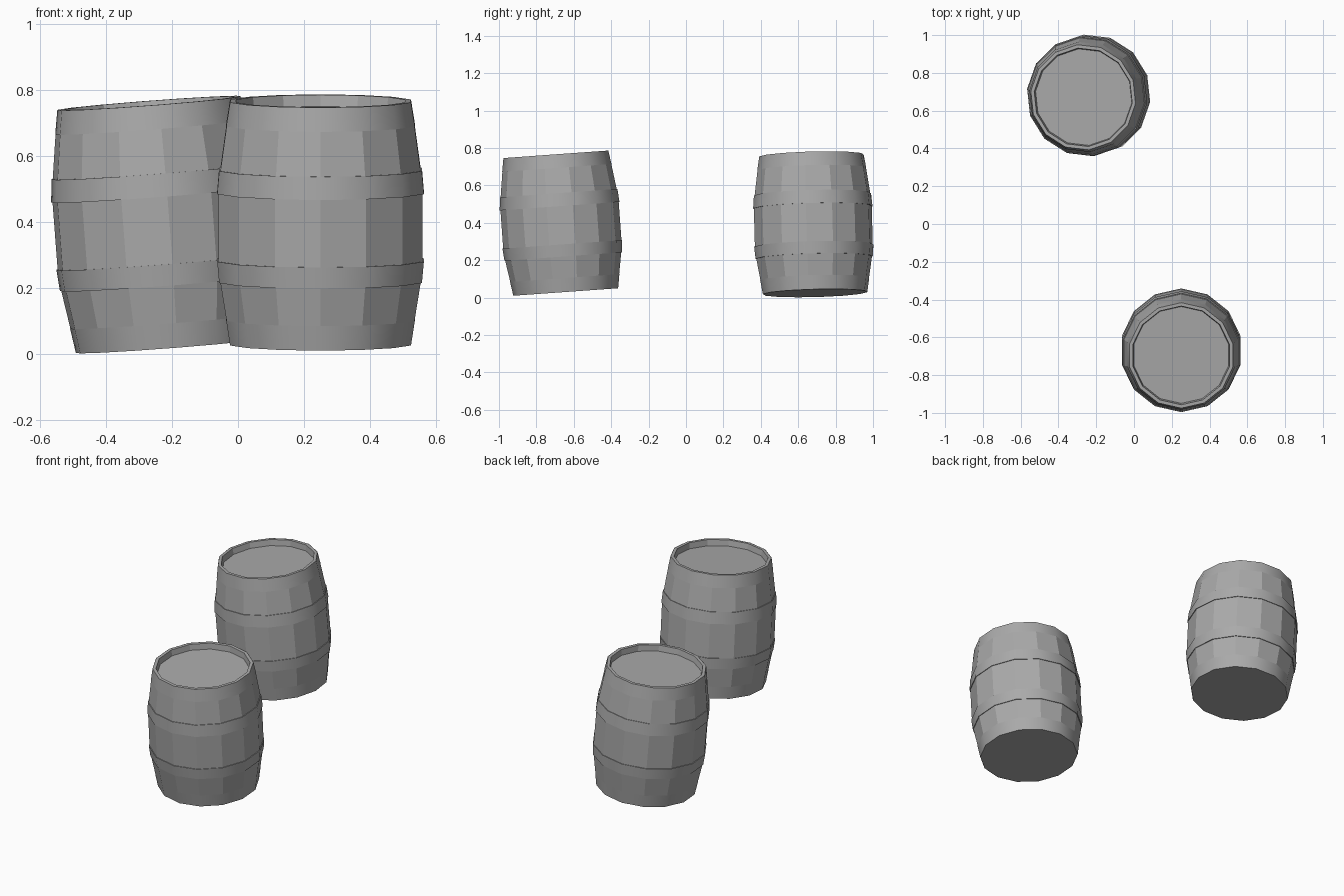
import bpy, bmesh
from math import radians, cos, sin, tau
from mathutils import Matrix, Vector

SIDES = 14

cube = bpy.data.objects.get("Cube")
if cube:
    bpy.data.objects.remove(cube, do_unlink=True)

grey = bpy.data.materials.new("plain grey")
grey.use_nodes = True
colour = (0.4, 0.4, 0.4, 1)
grey.diffuse_color = colour
grey.node_tree.nodes["Principled BSDF"].inputs["Base Color"].default_value = colour


def lathe(name, profile, placement, smooth=False, capped=False):
    """Spin (radius, height) points around z; cap both ends or leave a strip."""
    bm = bmesh.new()
    rings = []
    for radius, height in profile:
        angles = [tau * (i / SIDES + 1 / 4) for i in range(SIDES)]
        rings.append([bm.verts.new((radius * cos(a), radius * sin(a), height)) for a in angles])
    for low, high in zip(rings, rings[1:]):
        for i in range(SIDES):
            j = (i + 1) % SIDES
            bm.faces.new((low[i], low[j], high[j], high[i])).smooth = smooth
    if capped:
        bm.faces.new(rings[0][::-1])
        bm.faces.new(rings[-1])
    mesh = bpy.data.meshes.new(name)
    bm.to_mesh(mesh)
    bm.free()
    mesh.materials.append(grey)
    obj = bpy.data.objects.new(name, mesh)
    bpy.context.collection.objects.link(obj)
    obj.matrix_world = placement
    if smooth:
        # Keep the hoop rims crisp while the band stays round
        mesh.set_sharp_from_angle(angle=radians(40))
    return obj


def barrel(prefix, base, tilt, turn):
    placement = (Matrix.Translation(Vector(base))
                 @ Matrix.Rotation(radians(turn), 4, 'Z')
                 @ Matrix.Rotation(radians(tilt), 4, 'X'))
    # Staves, rim and recessed lid
    lathe(prefix + "_staves_and_lid",
          [(0.28, 0), (0.292, 0.075), (0.311, 0.19), (0.317, 0.255),
           (0.317, 0.46), (0.311, 0.53), (0.292, 0.665), (0.28, 0.738),
           (0.262, 0.738), (0.257, 0.703)],
          placement, capped=True)
    # Protruding middle hoops
    lathe(prefix + "_lower_hoop",
          [(0.308, 0.19), (0.315, 0.19), (0.321, 0.255), (0.314, 0.255)],
          placement, smooth=True)
    lathe(prefix + "_upper_hoop",
          [(0.314, 0.46), (0.321, 0.46), (0.315, 0.53), (0.308, 0.53)],
          placement, smooth=True)
    # Thin end hoops
    lathe(prefix + "_bottom_hoop", [(0.281, 0), (0.293, 0.075)], placement, smooth=True)
    lathe(prefix + "_top_hoop", [(0.293, 0.665), (0.281, 0.738)], placement, smooth=True)


barrel("front_barrel", (0.25, -0.643, 0.03), 4.1, 0)
barrel("back_barrel", (-0.213, 0.69, 0.024), 4.6, -71)
